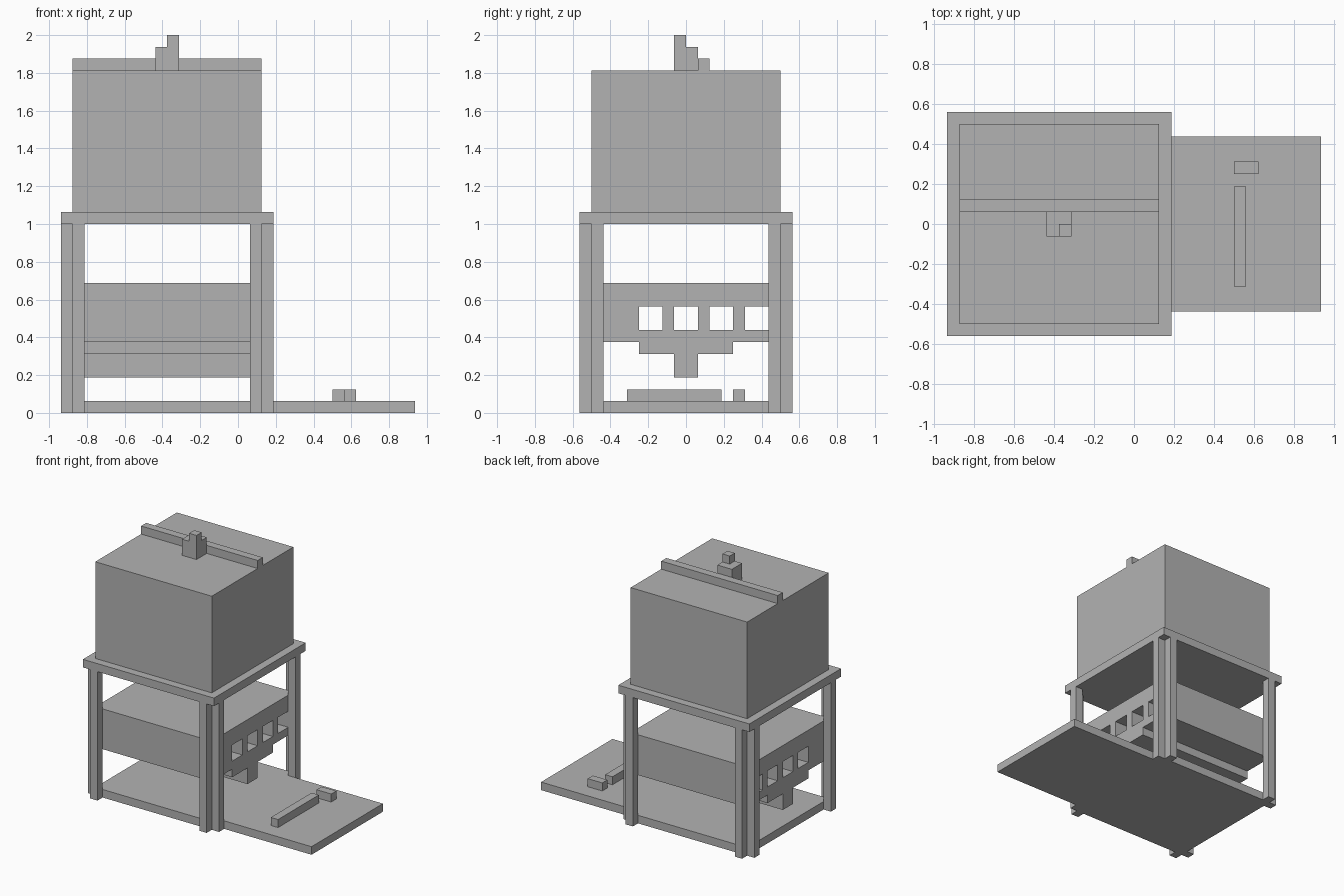
import bpy
import bmesh
from mathutils import Matrix, Vector

cube = bpy.data.objects.get("Cube")
if cube:
    bpy.data.objects.remove(cube, do_unlink=True)

U = 1 / 16  # every part sits on a grid of this step

grey = bpy.data.materials.new("plain grey")
grey.use_nodes = True
GREY = (0.45, 0.45, 0.45, 1)
grey.diffuse_color = GREY
grey.node_tree.nodes["Principled BSDF"].inputs["Base Color"].default_value = GREY


def add_object(name, mesh):
    mesh.materials.clear()
    mesh.materials.append(grey)
    obj = bpy.data.objects.new(name, mesh)
    bpy.context.collection.objects.link(obj)
    return obj


def box(name, x, y, z):
    """Box from (low, high) grid ranges on each axis."""
    low, high = (Vector(c) * U for c in zip(x, y, z))
    bm = bmesh.new()
    bmesh.ops.create_cube(bm, size=1)
    bmesh.ops.scale(bm, vec=high - low, verts=bm.verts)
    bmesh.ops.translate(bm, vec=(low + high) / 2, verts=bm.verts)
    mesh = bpy.data.meshes.new(name)
    bm.to_mesh(mesh)
    bm.free()
    return add_object(name, mesh)


def extrude_along_x(name, outlines, x):
    """Solid with (y, z) outlines, inner ones being holes, spanning x."""
    curve = bpy.data.curves.new(name + " profile", "CURVE")
    curve.dimensions = "2D"
    curve.fill_mode = "BOTH"
    curve.extrude = (x[1] - x[0]) / 2 * U
    for outline in outlines:
        spline = curve.splines.new("POLY")
        spline.points.add(len(outline) - 1)
        for point, (y, z) in zip(spline.points, outline):
            point.co = (y * U, z * U, 0, 1)
        spline.use_cyclic_u = True
        spline.use_smooth = False
    helper = bpy.data.objects.new(name + " profile", curve)
    mesh = bpy.data.meshes.new_from_object(helper)
    bpy.data.objects.remove(helper)
    # profile plane to the y-z plane, extrusion to x
    turn = Matrix(((0, 0, 1, 0), (1, 0, 0, 0), (0, 1, 0, 0), (0, 0, 0, 1)))
    mesh.transform(Matrix.Translation(((x[0] + x[1]) / 2 * U, 0, 0)) @ turn)
    bm = bmesh.new()
    bm.from_mesh(mesh)
    bmesh.ops.remove_doubles(bm, verts=bm.verts, dist=0.0001)
    bmesh.ops.recalc_face_normals(bm, faces=bm.faces)
    for face in bm.faces:
        face.smooth = False
        face.material_index = 0
    bm.to_mesh(mesh)
    bm.free()
    return add_object(name, mesh)


CENTRE = -6          # middle of the tower along x
BODY = (-14, 2)      # tower body along x

# Base floor and the platform beside it
box("floor", BODY, (-8, 8), (0, 1))
box("side_platform", (2, 15), (-7, 7), (0, 1))
box("platform_bar", (8, 9), (-5, 3), (1, 2))
box("platform_block", (8, 10), (4, 5), (1, 2))

# Paired corner posts, leaving an open notch at each corner
for sx, side in ((-1, "right"), (1, "left")):
    for sy, end in ((-1, "front"), (1, "back")):
        def span(sign, low, middle=0):
            return sorted((middle + sign * low, middle + sign * (low + 1)))
        box(f"{end}_{side}_facing_post", span(sx, 7, CENTRE), span(sy, 8), (0, 16))
        box(f"{end}_{side}_side_post", span(sx, 8, CENTRE), span(sy, 7), (0, 16))

# Middle block: stepped underside, four square tunnels through it
half = [(1, 3), (1, 5), (4, 5), (4, 6), (8, 6), (8, 11)]
outline = half + [(-y, z) for y, z in reversed(half)]
tunnels = [[(y, 7), (y + 2, 7), (y + 2, 9), (y, 9)] for y in range(-4, 6, 3)]
extrude_along_x("middle_block", [outline] + tunnels, BODY)

# Upper deck, tank and the fittings on its lid
box("upper_deck", (-15, 3), (-9, 9), (16, 17))
box("tank", BODY, (-8, 8), (17, 29))
box("lid_rail", BODY, (1, 2), (29, 30))
box("lid_knob", (-7, -5), (-1, 1), (29, 31))
box("lid_knob_tip", (-6, -5), (-1, 0), (31, 32))
